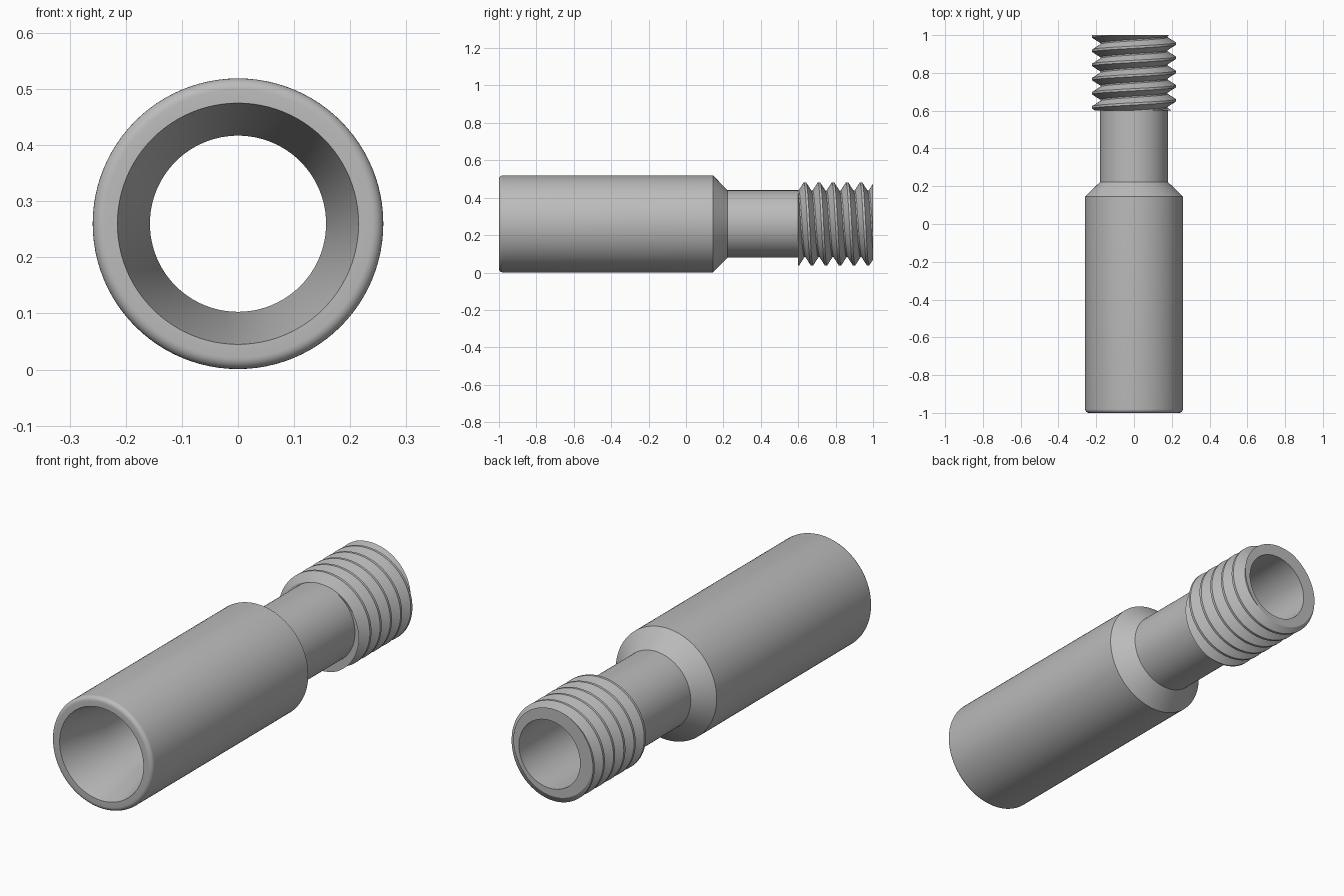
import bpy
import bmesh
from math import sin, cos, pi, tau

cube = bpy.data.objects.get("Cube")
if cube:
    bpy.data.objects.remove(cube)

SEGMENTS = 96
AXIS_Z = 0.26
BORE = 0.157
NECK = 0.18
THREAD_START, THREAD_END = 0.6, 1.0

steel = bpy.data.materials.new("grey_metal")
steel.use_nodes = True
grey = (0.5, 0.5, 0.5, 1)
steel.diffuse_color = grey
steel.node_tree.nodes["Principled BSDF"].inputs["Base Color"].default_value = grey


def sweep(profile, first_turn=0, last_turn=1, lead=0.0):
    """Turn (y, radius) points around the y axis, advancing by lead each turn."""
    bm = bmesh.new()
    rings = []
    for i in range(first_turn * SEGMENTS, last_turn * SEGMENTS + 1):
        turn = i / SEGMENTS
        a = tau * turn
        rings.append([bm.verts.new((r * sin(a), y + lead * turn, AXIS_Z + r * cos(a)))
                      for y, r in profile])
    for near, far in zip(rings, rings[1:]):
        for k in range(len(profile) - 1):
            bm.faces.new((near[k], far[k], far[k + 1], near[k + 1]))
    bmesh.ops.remove_doubles(bm, verts=bm.verts, dist=1e-5)
    return bm


def finish(bm, name):
    mesh = bpy.data.meshes.new(name)
    bm.to_mesh(mesh)
    bm.free()
    mesh.materials.append(steel)
    obj = bpy.data.objects.new(name, mesh)
    bpy.context.collection.objects.link(obj)
    bpy.ops.object.select_all(action="DESELECT")
    obj.select_set(True)
    bpy.context.view_layer.objects.active = obj
    bpy.ops.object.shade_smooth_by_angle(angle=pi / 6)


# Hollow sleeve: bore, tapered mouth, rounded rim, shoulder and neck
body_r, fillet = 0.259, 0.02
rim = [(-1 + fillet * (1 - cos(a)), body_r - fillet * (1 - sin(a)))
       for a in (k * pi / 12 for k in range(7))]
profile = [(THREAD_END, BORE), (-0.75, BORE), (-1, 0.215)] + rim
profile += [(0.145, body_r), (0.222, NECK), (THREAD_START, NECK)]
finish(sweep(profile), "hollow_sleeve")

# Right-handed screw thread, trimmed flat at both ends
pitch, root, crest = 0.075, 0.178, 0.222
half_crest, half_base = 0.006, 0.034
first_crest = 0.636
tooth = [(-half_base, root), (-half_crest, crest), (half_crest, crest),
         (half_base, root), (pitch - half_base, root)]
bm = sweep([(first_crest + y, r) for y, r in tooth], -3, 8, pitch)

for y, side in ((THREAD_START, -1), (THREAD_END, 1)):
    bmesh.ops.bisect_plane(bm, geom=bm.verts[:] + bm.edges[:] + bm.faces[:], dist=1e-5,
                           plane_co=(0, y, 0), plane_no=(0, side, 0), clear_outer=True)

# Ring-shaped end faces between the thread outline and the bore
for y, side in ((THREAD_START, -1), (THREAD_END, 1)):
    border = [e for e in bm.edges if e.is_boundary
              and all(abs(v.co.y - y) < 1e-4 for v in e.verts)]
    circle = [bm.verts.new((BORE * sin(tau * i / SEGMENTS), y,
                            AXIS_Z + BORE * cos(tau * i / SEGMENTS)))
              for i in range(SEGMENTS)]
    border += [bm.edges.new((circle[i - 1], circle[i])) for i in range(SEGMENTS)]
    made = bmesh.ops.triangle_fill(bm, edges=border, use_beauty=True, normal=(0, side, 0))
    for face in made["geom"]:
        if isinstance(face, bmesh.types.BMFace):
            face.normal_update()
            if face.normal.y * side < 0:
                face.normal_flip()
finish(bm, "screw_thread")
